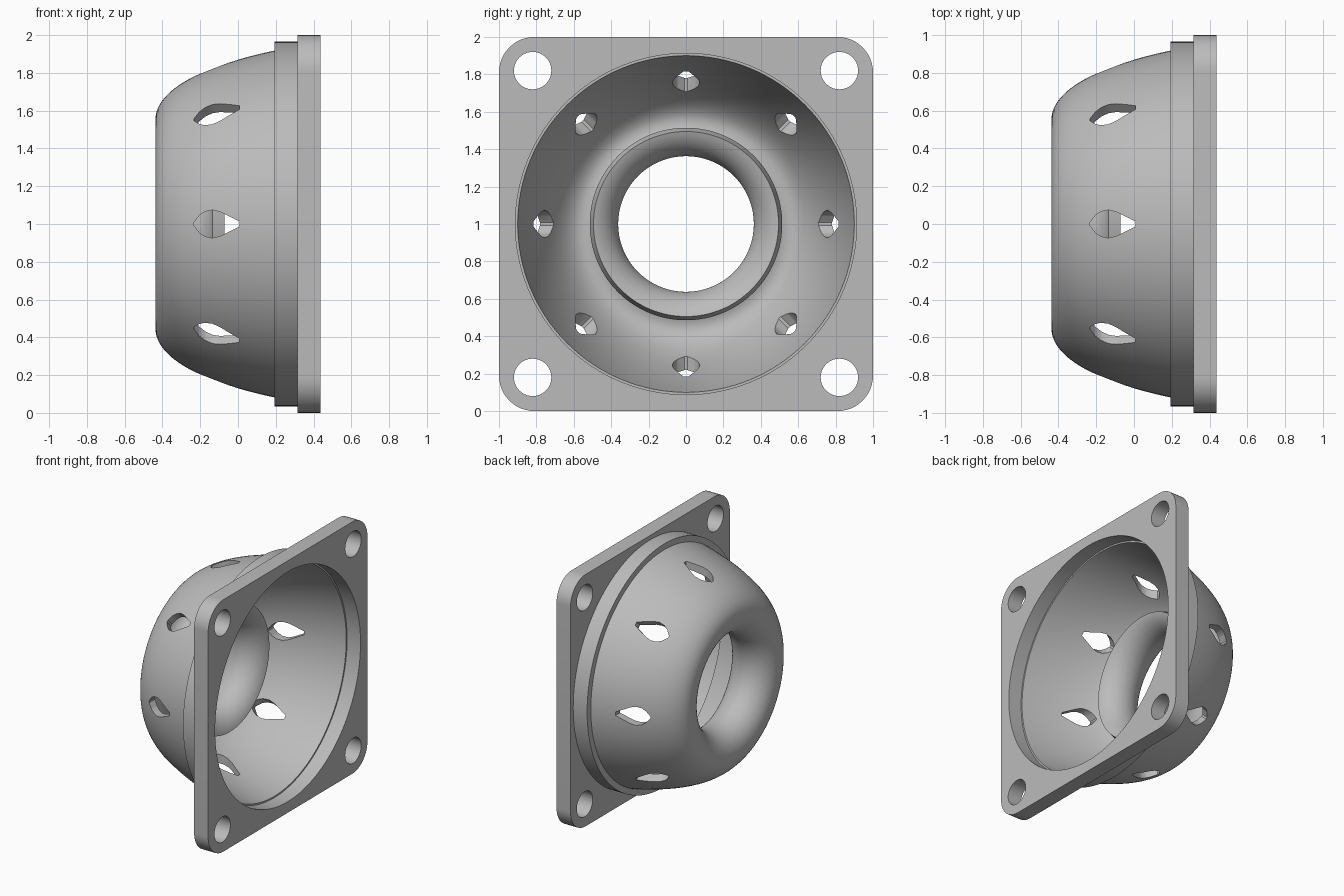
import bpy, bmesh
from math import sin, cos, pi, radians
from mathutils import Matrix, Vector
from mathutils.geometry import interpolate_bezier

cube = bpy.data.objects.get("Cube")
if cube:
    bpy.data.objects.remove(cube, do_unlink=True)

GREY = (0.5, 0.5, 0.5, 1)
mat = bpy.data.materials.new("plain_grey")
mat.use_nodes = True
mat.diffuse_color = GREY
mat.node_tree.nodes["Principled BSDF"].inputs["Base Color"].default_value = GREY


def add_object(name, data):
    ob = bpy.data.objects.new(name, data)
    bpy.context.collection.objects.link(ob)
    return ob


def activate(ob):
    bpy.ops.object.select_all(action="DESELECT")
    ob.select_set(True)
    bpy.context.view_layer.objects.active = ob


def finish(ob):
    ob.data.materials.clear()
    ob.data.materials.append(mat)
    activate(ob)
    bpy.ops.object.shade_smooth_by_angle(angle=radians(30))


def arc(cx, cy, radius, start, end, steps):
    angles = [start + (end - start) * i / steps for i in range(steps + 1)]
    return [(cx + radius * cos(a), cy + radius * sin(a)) for a in angles]


def bezier(points, steps=24):
    pts = interpolate_bezier(*[Vector((x, r, 0)) for x, r in points], steps)
    return [(p.x, p.y) for p in pts]


# Shell section as (x, radius): outer dome, mounting step, inner dome, throat
lip = 2 * pi - 0.3
outer = bezier([(-0.4375, 0.55), (-0.4375, 0.73), (-0.13, 0.85), (0.193, 0.918)])
step = [(0.193, 0.965), (0.32, 0.965)]
inner = bezier([(0.32, 0.9), (-0.1, 0.81), (-0.37, 0.67), (-0.37, 0.55)])
groove = arc(-0.25, 0.55, 0.12, pi, lip, 20)[1:]
throat = arc(-0.25, 0.55, 0.1875, lip, pi, 32)[:-1]
profile = outer + step + inner + groove + throat

bm = bmesh.new()
verts = [bm.verts.new((x, 0, r)) for x, r in profile]
edges = [bm.edges.new((verts[i - 1], verts[i])) for i in range(len(verts))]
bmesh.ops.spin(bm, geom=verts + edges, cent=(0, 0, 0), axis=(1, 0, 0),
               angle=2 * pi, steps=128, use_merge=True)
bmesh.ops.remove_doubles(bm, verts=bm.verts, dist=0.0001)
bmesh.ops.recalc_face_normals(bm, faces=bm.faces)
mesh = bpy.data.meshes.new("domed_shell")
bm.to_mesh(mesh)
bm.free()
shell = add_object("domed_shell", mesh)
shell.location.z = 1

# Eight teardrop vents cut radially through the dome
half = [(-0.233, 0.008), (-0.205, 0.045), (-0.175, 0.066), (-0.135, 0.074),
        (-0.095, 0.064), (0.008, 0.014)]
outline = half + [(x, -w) for x, w in reversed(half)]
bm = bmesh.new()
for k in range(8):
    turn = Matrix.Rotation(k * pi / 4, 3, "X")
    face = bm.faces.new([bm.verts.new(turn @ Vector((x, w, 0.6))) for x, w in outline])
    ext = bmesh.ops.extrude_face_region(bm, geom=[face], use_keep_orig=True)
    moved = [g for g in ext["geom"] if isinstance(g, bmesh.types.BMVert)]
    bmesh.ops.translate(bm, verts=moved, vec=turn @ Vector((0, 0, 0.45)))
bmesh.ops.recalc_face_normals(bm, faces=bm.faces)
mesh = bpy.data.meshes.new("vent_cutter")
bm.to_mesh(mesh)
bm.free()
cutter = add_object("vent_cutter", mesh)
cutter.location.z = 1
cutter.hide_render = True

cut = shell.modifiers.new("vents", "BOOLEAN")
cut.operation = "DIFFERENCE"
cut.solver = "EXACT"
cut.object = cutter
activate(shell)
bpy.ops.object.modifier_apply(modifier=cut.name)
bpy.data.objects.remove(cutter, do_unlink=True)
finish(shell)

# Square flange: rounded outline with a central opening and four bolt holes
curve = bpy.data.curves.new("square_flange", "CURVE")
curve.dimensions = "2D"
curve.fill_mode = "BOTH"
curve.extrude = 0.0613


def add_loop(points):
    spline = curve.splines.new("POLY")
    spline.points.add(len(points) - 1)
    for p, (x, y) in zip(spline.points, points):
        p.co = (x, y, 0, 1)
    spline.use_cyclic_u = True


corner, bolt = 0.19, 0.82
border = []
for k in range(4):
    a = k * pi / 2
    sx, sy = [(1, 1), (-1, 1), (-1, -1), (1, -1)][k]
    border += arc(sx * (1 - corner), sy * (1 - corner), corner, a, a + pi / 2, 12)
    add_loop(arc(sx * bolt, sy * bolt, 0.1, 0, 2 * pi, 40)[:-1])
add_loop(border)
add_loop(arc(0, 0, 0.912, 0, 2 * pi, 128)[:-1])

flange = add_object("square_flange", curve)
flange.rotation_euler.y = pi / 2
flange.location = (0.4375 - curve.extrude, 0, 1)
activate(flange)
bpy.ops.object.convert(target="MESH")
flange = bpy.context.view_layer.objects.active
bm = bmesh.new()
bm.from_mesh(flange.data)
bmesh.ops.remove_doubles(bm, verts=bm.verts, dist=0.0001)
bmesh.ops.recalc_face_normals(bm, faces=bm.faces)
bm.to_mesh(flange.data)
bm.free()
finish(flange)
